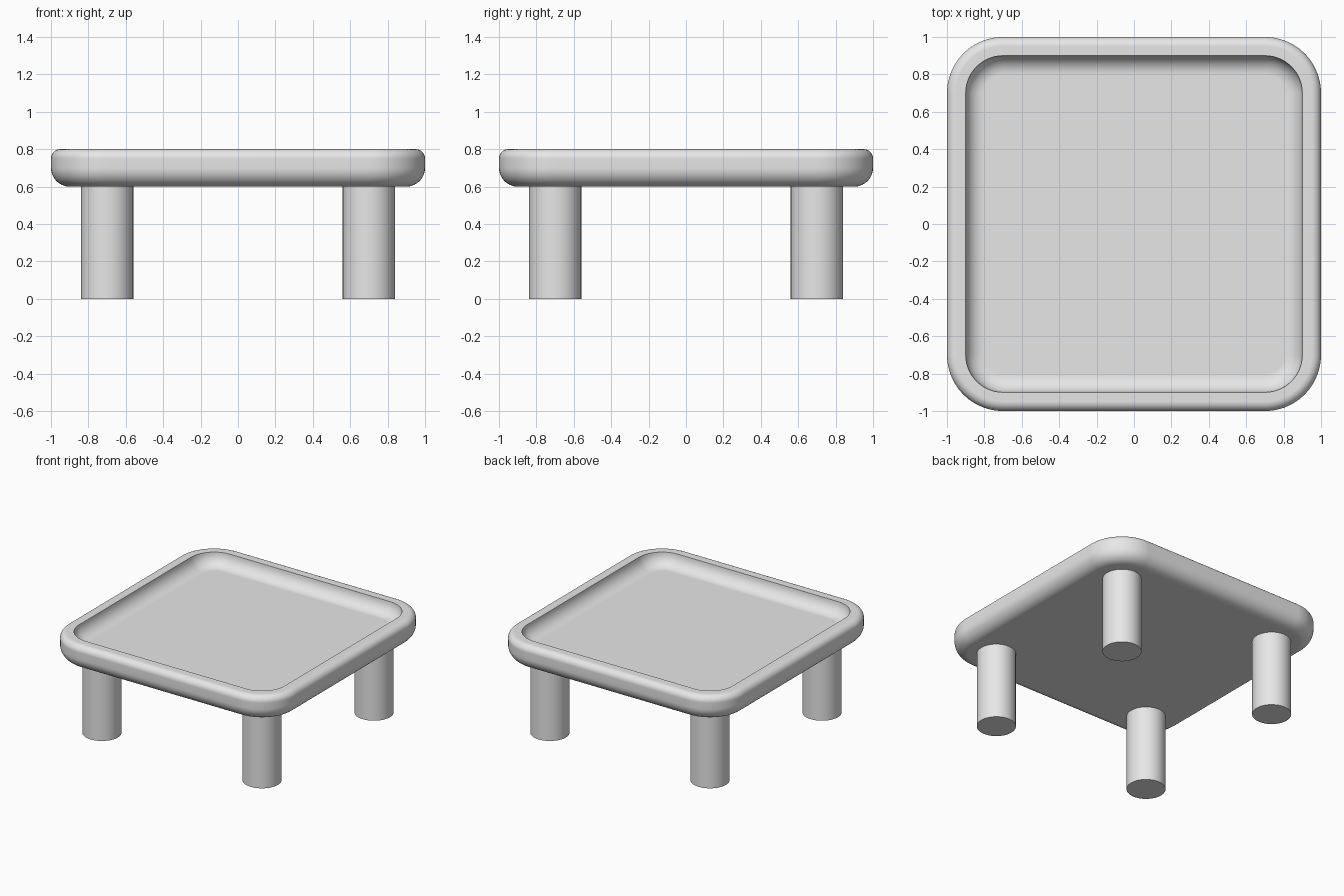
import bpy, bmesh
from math import pi, sin, cos, radians

cube = bpy.data.objects.get("Cube")
if cube:
    bpy.data.objects.remove(cube, do_unlink=True)

grey = bpy.data.materials.new("light_grey")
grey.use_nodes = True
grey.diffuse_color = (0.8, 0.8, 0.8, 1)
grey.node_tree.nodes["Principled BSDF"].inputs["Base Color"].default_value = (0.8, 0.8, 0.8, 1)

CORNER = 0.7      # centre of each rounded corner, and of each leg
RADIUS = 0.3      # outer corner radius
STEPS = 14        # segments per corner


def finish(name, bm):
    """Turn a bmesh into a smooth-shaded grey object."""
    bmesh.ops.recalc_face_normals(bm, faces=bm.faces)
    mesh = bpy.data.meshes.new(name)
    bm.to_mesh(mesh)
    bm.free()
    obj = bpy.data.objects.new(name, mesh)
    bpy.context.collection.objects.link(obj)
    mesh.materials.append(grey)
    bpy.ops.object.select_all(action='DESELECT')
    obj.select_set(True)
    bpy.context.view_layer.objects.active = obj
    bpy.ops.object.shade_smooth_by_angle(angle=radians(35))
    weighted = obj.modifiers.new("flat_caps", 'WEIGHTED_NORMAL')
    weighted.keep_sharp = True
    return obj


def arc(inset, z, r, start, end, steps=8):
    """Quarter-round points of the tray section, as (inset, height)."""
    angles = [radians(start + (end - start) * i / steps) for i in range(steps + 1)]
    return [(inset + r * cos(a), z + r * sin(a)) for a in angles]


def rounded_ring(bm, inset, z):
    """Rounded square, moved inward by inset."""
    r = RADIUS - inset
    ring = []
    for k, (sx, sy) in enumerate([(1, 1), (-1, 1), (-1, -1), (1, -1)]):
        for i in range(STEPS + 1):
            a = (k + i / STEPS) * pi / 2
            ring.append(bm.verts.new((sx * CORNER + r * cos(a), sy * CORNER + r * sin(a), z)))
    return ring


# Tray top: underside round, rim round, then the hollow with a coved edge
section = (arc(0.1, 0.7, 0.1, 270, 180)
           + arc(0.05, 0.75, 0.05, 180, 90)
           + arc(0.2, 0.8, 0.1, 180, 270))
bm = bmesh.new()
rings = [rounded_ring(bm, inset, z) for inset, z in section]
for low, high in zip(rings, rings[1:]):
    for i in range(len(low)):
        j = (i + 1) % len(low)
        bm.faces.new((low[i], low[j], high[j], high[i]))
bm.faces.new(rings[0][::-1])
bm.faces.new(rings[-1])
finish("tray_top", bm)

# Four round legs, under the corner centres
for depth, sy in (("front", -1), ("back", 1)):
    for side, sx in (("left", 1), ("right", -1)):
        bm = bmesh.new()
        bmesh.ops.create_cone(bm, cap_ends=True, segments=40, radius1=0.14,
                              radius2=0.14, depth=0.61)
        bmesh.ops.translate(bm, verts=bm.verts, vec=(sx * CORNER, sy * CORNER, 0.305))
        finish(f"{depth}_{side}_leg", bm)
